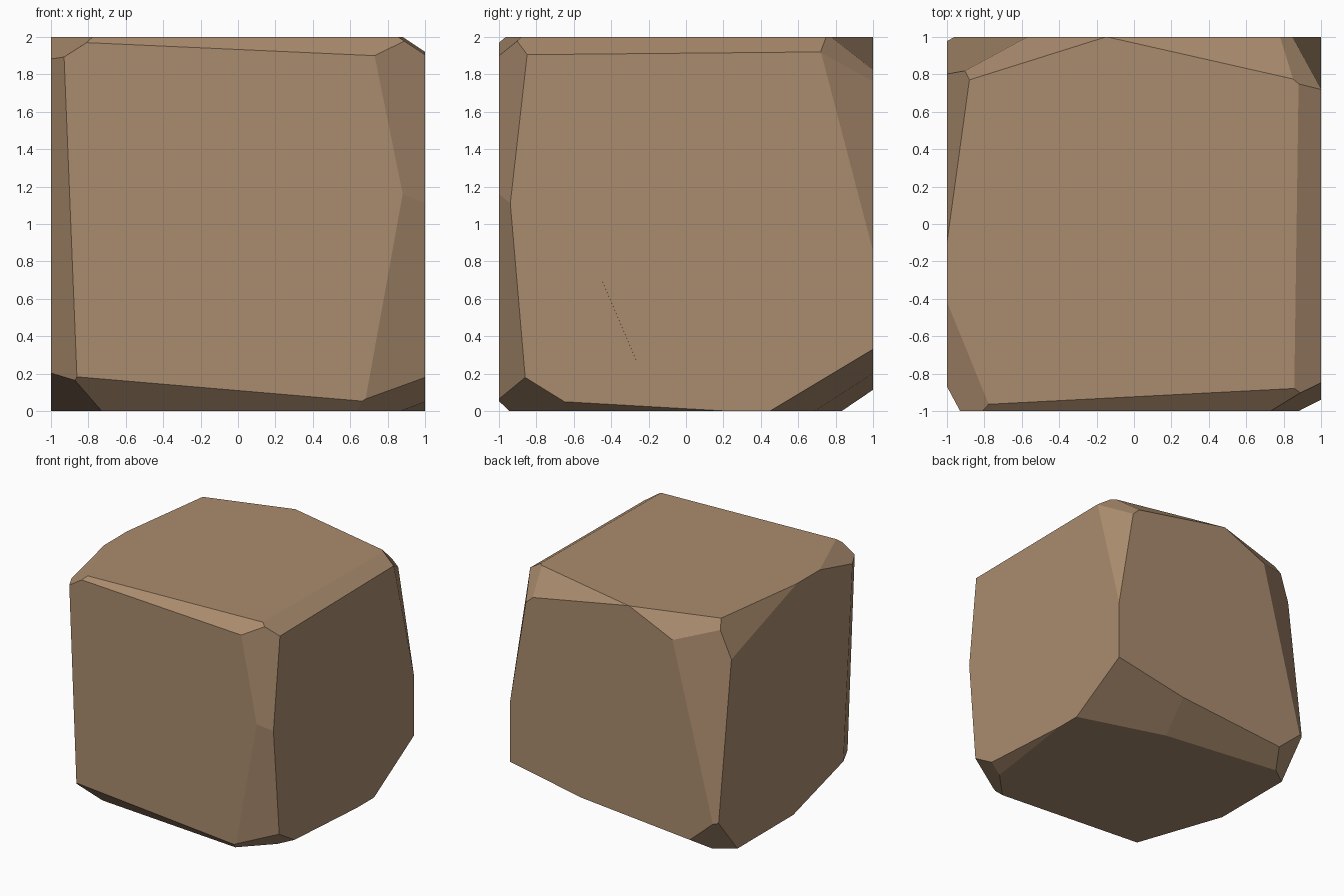
import bpy, bmesh, random
from mathutils import Vector

if "Cube" in bpy.data.objects:
    bpy.data.objects.remove(bpy.data.objects["Cube"])

random.seed(4)
CENTRE = Vector((0, 0, 1))

brown = bpy.data.materials.new("brown_stone")
brown.diffuse_color = (0.40, 0.26, 0.155, 1)
brown.use_nodes = True
brown.node_tree.nodes["Principled BSDF"].inputs["Base Color"].default_value = brown.diffuse_color


def cut(bm, point, normal):
    """Trim away everything on the normal side of a plane and cap the hole."""
    geom = bm.verts[:] + bm.edges[:] + bm.faces[:]
    bmesh.ops.bisect_plane(bm, geom=geom, dist=1e-5, plane_co=point,
                           plane_no=normal, clear_outer=True)
    rim = [e for e in bm.edges if e.is_boundary]
    if rim:
        bmesh.ops.holes_fill(bm, edges=rim, sides=0)


# Chipped edges and corners: planes n . (p - CENTRE) = 1
CHIPS = [
    # front edges: top, bottom, right (upper, lower), left
    (.025, -.484, .553), (-.045, -.529, -.529), (.369, -.663, .075),
    (.337, -.713, -.061), (-.698, -.376, -.028),
    # right side: top, bottom; left top
    (.421, -.006, .634), (.292, -.041, -.717), (-.726, .1, .284),
    # front corners: bottom right, bottom left, top left
    (.32, -.311, -.503), (-.453, -.158, -.539), (-.366, -.149, .572),
    # back edges: right, left, top halves, bottom halves
    (.618, .397, .104), (-.36, .719, .093), (.105, .464, .551),
    (-.179, .569, .404), (.128, .412, -.687), (.058, .431, -.69),
    # back corners: top right, bottom left
    (.356, .408, .381), (-.319, .443, -.363),
]

# Whole block
block = bmesh.new()
bmesh.ops.create_cube(block, size=2)
bmesh.ops.translate(block, verts=block.verts, vec=CENTRE)
for chip in CHIPS:
    n = Vector(chip)
    cut(block, CENTRE + n / n.length_squared, n.normalized())

# Fracture centres of the big chunks
seeds = [Vector(s) for s in [
    (.1, -.7, 1.1), (-.6, -.7, 1.5), (-.7, -.7, .7), (-.2, -.6, .3),
    (.7, -.7, .4), (.7, -.6, 1.6), (.1, -.6, 1.9), (.3, .3, 1.7),
    (-.6, .2, 1.7), (.8, 0, .7), (.7, .6, 1.3), (.7, .7, .5),
    (.1, .7, .4), (-.3, .7, 1.1), (-.7, .4, .6)]]

# Small crumbs clustered at the front right edge and along the back top edge
for spot in ((.8, -.95, .83), (-.65, .8, 1.86), (.4, .85, 1.88)):
    for i in range(3):
        seeds.append(Vector(c + random.uniform(-.12, .12) for c in spot))

# Split the block into touching chunks, one around each centre
count = 0
for s in seeds:
    chunk = block.copy()
    for o in seeds:
        if o is not s and chunk.faces:
            cut(chunk, (s + o) / 2, (o - s).normalized())
    if chunk.faces:
        count += 1
        bmesh.ops.recalc_face_normals(chunk, faces=chunk.faces)
        mesh = bpy.data.meshes.new("stone_chunk")
        chunk.to_mesh(mesh)
        mesh.materials.append(brown)
        obj = bpy.data.objects.new(f"stone_chunk_{count:02d}", mesh)
        bpy.context.collection.objects.link(obj)
    chunk.free()
block.free()
